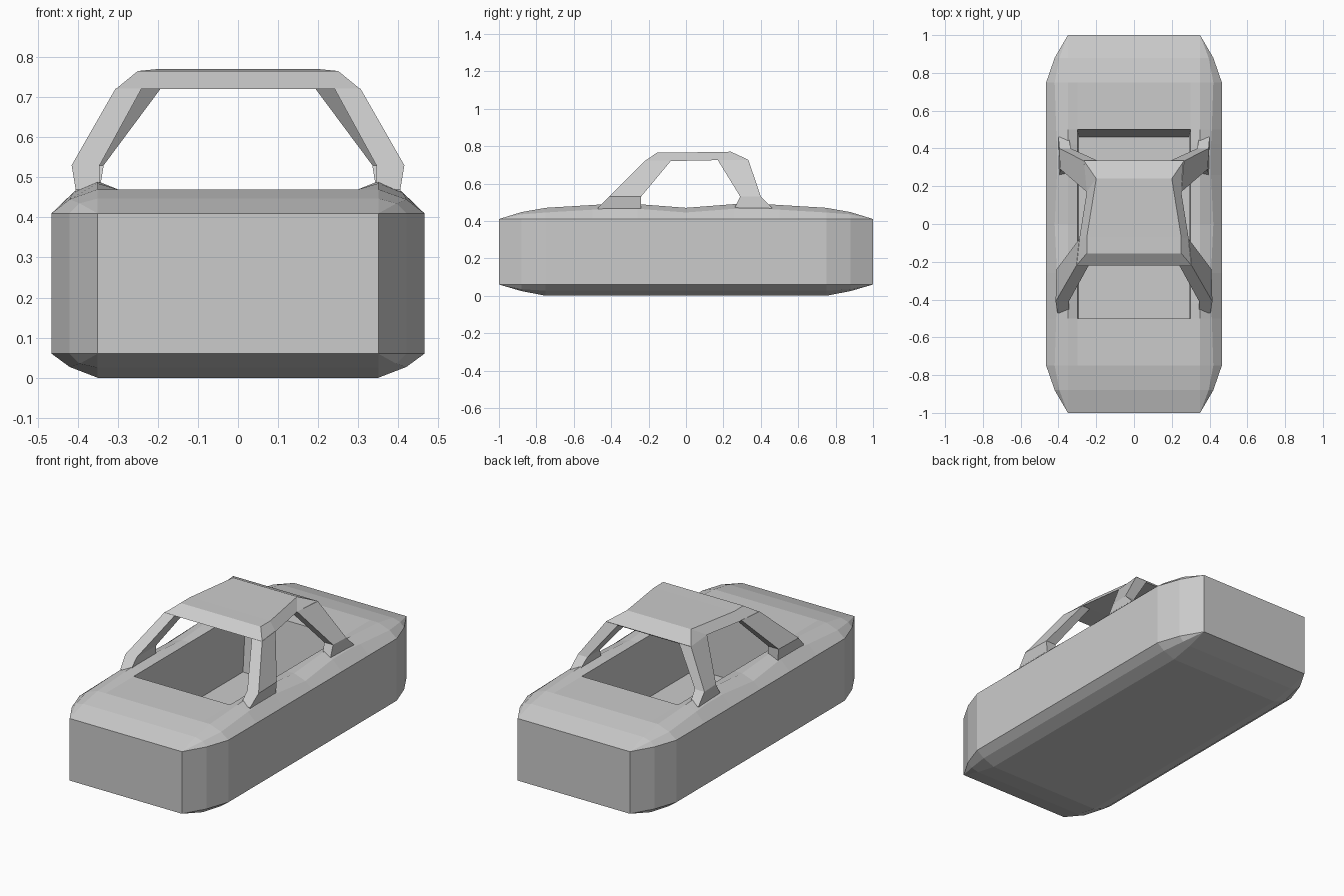
import bpy, bmesh

if "Cube" in bpy.data.objects:
    bpy.data.objects.remove(bpy.data.objects["Cube"])


def finish(bm, name):
    bmesh.ops.remove_doubles(bm, verts=bm.verts, dist=0.0005)
    bmesh.ops.recalc_face_normals(bm, faces=bm.faces)
    me = bpy.data.meshes.new(name)
    bm.to_mesh(me)
    bm.free()
    ob = bpy.data.objects.new(name, me)
    bpy.context.collection.objects.link(ob)
    return ob


def loft(bm, rings, skip=None):
    """Skin closed rings of points, cap both ends."""
    vs = [[bm.verts.new(p) for p in r] for r in rings]
    n = len(vs[0])
    for i in range(len(vs) - 1):
        for j in range(n):
            if skip and skip(i, j):
                continue
            k = (j + 1) % n
            bm.faces.new((vs[i][j], vs[i][k], vs[i + 1][k], vs[i + 1][j]))
    bm.faces.new(vs[0])
    bm.faces.new(vs[-1])


def mirror(pts):
    return pts + [(-x, y, z) for x, y, z in reversed(pts)]


# Hull: cross-sections along y
def station(y, side, mid, rim_z, deck_z, low_z, mid_low):
    return mirror([(0.30, y, deck_z), (0.35, y, rim_z), (mid[0], y, mid[1]), (side, y, 0.41),
                   (side, y, 0.06), (mid_low[0], y, mid_low[1]), (0.35, y, low_z)])


tip = (0.35, (0.35, 0.41), 0.41, 0.41, 0.06, (0.35, 0.06))
shoulder = (0.42, (0.395, 0.435), 0.447, 0.447, 0.025, (0.395, 0.035))
flat = (0.465, (0.42, 0.445), 0.47, 0.47, 0.0, (0.42, 0.027))
bump = (0.465, (0.408, 0.465), 0.49, 0.47, 0.0, (0.42, 0.027))
stations = [(-1, tip), (-0.88, shoulder), (-0.75, flat), (-0.5, (0.465, (0.412, 0.46), 0.485, 0.47, 0, (0.42, 0.027))),
            (-0.42, bump), (-0.26, bump), (0, flat)]
ys = [y for y, _ in stations]
stations += [(-y, s) for y, s in reversed(stations[:-1])]
first, last = ys.index(-0.5), len(stations) - 1 - ys.index(-0.5)

bm = bmesh.new()
loft(bm, [station(y, *s) for y, s in stations],
     skip=lambda i, j: j == 13 and first <= i < last)
bmesh.ops.remove_doubles(bm, verts=bm.verts, dist=0.0005)

# Cockpit well: extrude the rim of the opening down to a floor
rim = [e for e in bm.edges if e.is_boundary]
new = bmesh.ops.extrude_edge_only(bm, edges=rim)["geom"]
for v in (g for g in new if isinstance(g, bmesh.types.BMVert)):
    v.co.z = 0.13
    v.co.x *= 0.97
    if v.co.y > 0.49:
        v.co.y = 0.46
bmesh.ops.contextual_create(bm, geom=[g for g in new if isinstance(g, bmesh.types.BMEdge)])
finish(bm, "hull")


# Roof slab, narrowing toward the rear
def slab(top, bottom):
    return [top, bottom, (-bottom[0], *bottom[1:]), (-top[0], *top[1:])]


bm = bmesh.new()
loft(bm, [slab((0.25, -0.155, 0.765), (0.305, -0.22, 0.72)),
          slab((0.25, -0.07, 0.765), (0.29, -0.08, 0.72)),
          slab((0.20, 0.24, 0.77), (0.25, 0.17, 0.725)),
          slab((0.265, 0.335, 0.726), (0.265, 0.33, 0.72))])
finish(bm, "roof")


# Pillars with flared feet
def level(z, yf, yr, xi, xf, xr):
    return [(xi, yf, z), (xf, yf, z), (xr, yr, z), (xi, yr, z)]


pillars = {
    "front_pillar": [level(0.45, -0.47, -0.24, 0.345, 0.405, 0.405),
                     level(0.47, -0.47, -0.24, 0.345, 0.405, 0.405),
                     level(0.53, -0.41, -0.24, 0.345, 0.415, 0.41),
                     level(0.722, -0.22, -0.08, 0.24, 0.305, 0.29)],
    "rear_pillar": [level(0.45, 0.26, 0.46, 0.345, 0.395, 0.40),
                    level(0.47, 0.26, 0.46, 0.345, 0.395, 0.40),
                    level(0.53, 0.29, 0.40, 0.335, 0.39, 0.395),
                    level(0.725, 0.17, 0.334, 0.19, 0.25, 0.265)],
}
for name, rings in pillars.items():
    for side, tag in ((1, "right"), (-1, "left")):
        bm = bmesh.new()
        loft(bm, [[(x * side, y, z) for x, y, z in r] for r in rings])
        finish(bm, f"{name}_{tag}")
